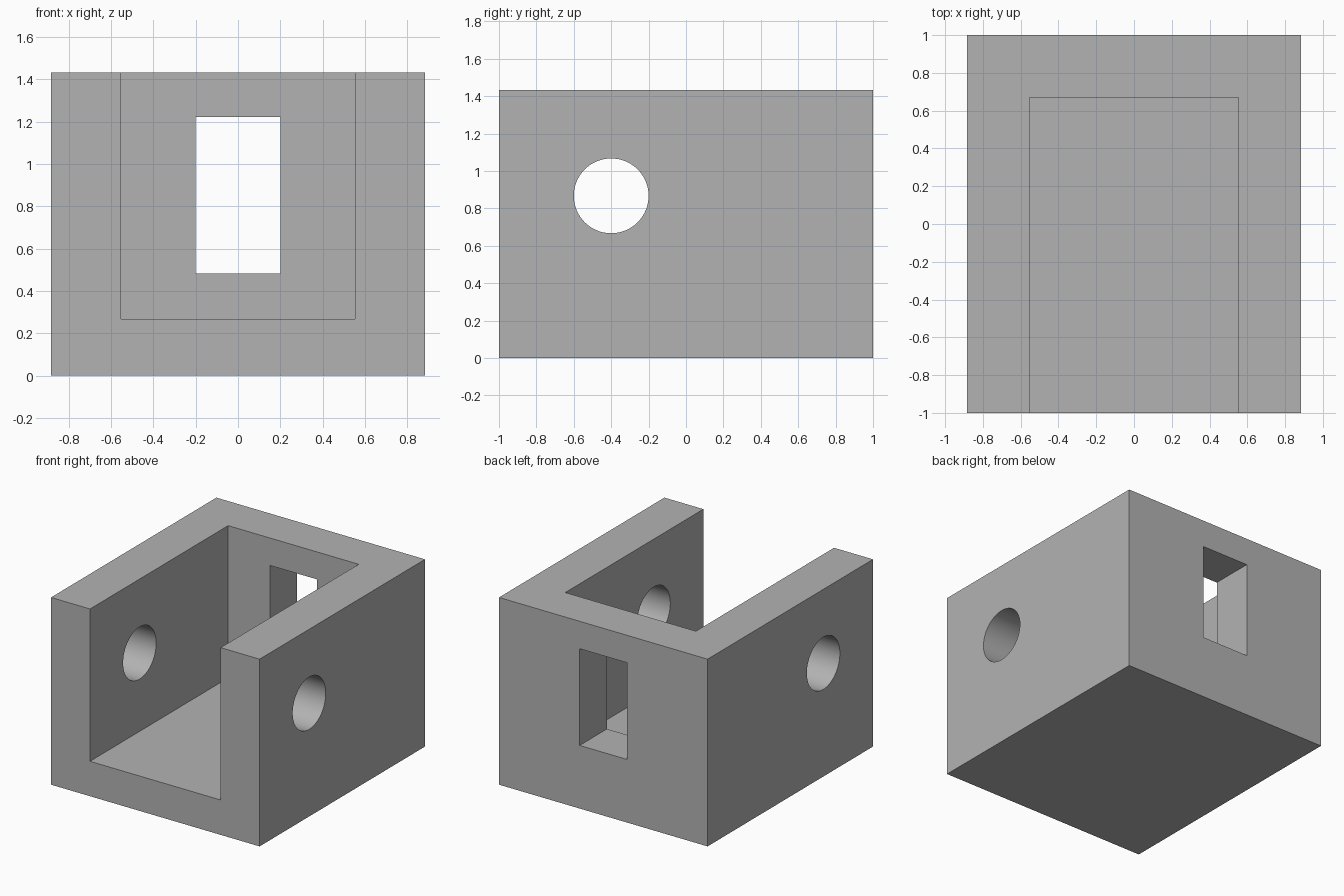
import bpy
import math

if "Cube" in bpy.data.objects:
    bpy.data.objects.remove(bpy.data.objects["Cube"], do_unlink=True)

WIDTH, DEPTH, HEIGHT = 1.766, 2.0, 1.433
WALL, FLOOR = 0.33, 0.267
OVER = 0.2  # how far cutters reach past the surface

grey = bpy.data.materials.new("plain grey")
grey.use_nodes = True
colour = (0.45, 0.45, 0.45, 1)
grey.diffuse_color = colour
grey.node_tree.nodes["Principled BSDF"].inputs["Base Color"].default_value = colour


def box(name, low, high):
    """Axis-aligned box between two corners."""
    bpy.ops.mesh.primitive_cube_add(size=1)
    obj = bpy.context.object
    obj.name = name
    for v in obj.data.vertices:
        v.co = [h if c > 0 else l for c, l, h in zip(v.co, low, high)]
    obj.data.materials.append(grey)
    return obj


def cut(target, cutter):
    """Subtract the cutter from the target, then discard it."""
    cutter.hide_render = True
    mod = target.modifiers.new(cutter.name, 'BOOLEAN')
    mod.operation = 'DIFFERENCE'
    mod.solver = 'EXACT'
    mod.object = cutter
    bpy.context.view_layer.objects.active = target
    bpy.ops.object.modifier_apply(modifier=mod.name)
    bpy.data.objects.remove(cutter, do_unlink=True)


x, y = WIDTH / 2, DEPTH / 2

# Solid block
housing = box("housing", (-x, -y, 0), (x, y, HEIGHT))

# Channel, open at the front and top
cut(housing, box("channel_cutter", (WALL - x, -y - OVER, FLOOR),
                 (x - WALL, y - WALL, HEIGHT + OVER)))

# Rectangular window in the back wall
cut(housing, box("window_cutter", (-0.2, y - WALL - OVER, 0.483),
                 (0.2, y + OVER, 1.223)))

# Round hole through both side walls
bpy.ops.mesh.primitive_cylinder_add(vertices=64, radius=0.2, depth=WIDTH + OVER,
                                    location=(0, -0.4, 0.867),
                                    rotation=(0, math.pi / 2, 0))
hole = bpy.context.object
hole.name = "side_hole_cutter"
hole.data.materials.append(grey)
cut(housing, hole)

# Smooth holes, sharp edges
bpy.ops.object.select_all(action='DESELECT')
housing.select_set(True)
bpy.context.view_layer.objects.active = housing
bpy.ops.object.shade_smooth_by_angle(angle=math.radians(30))
